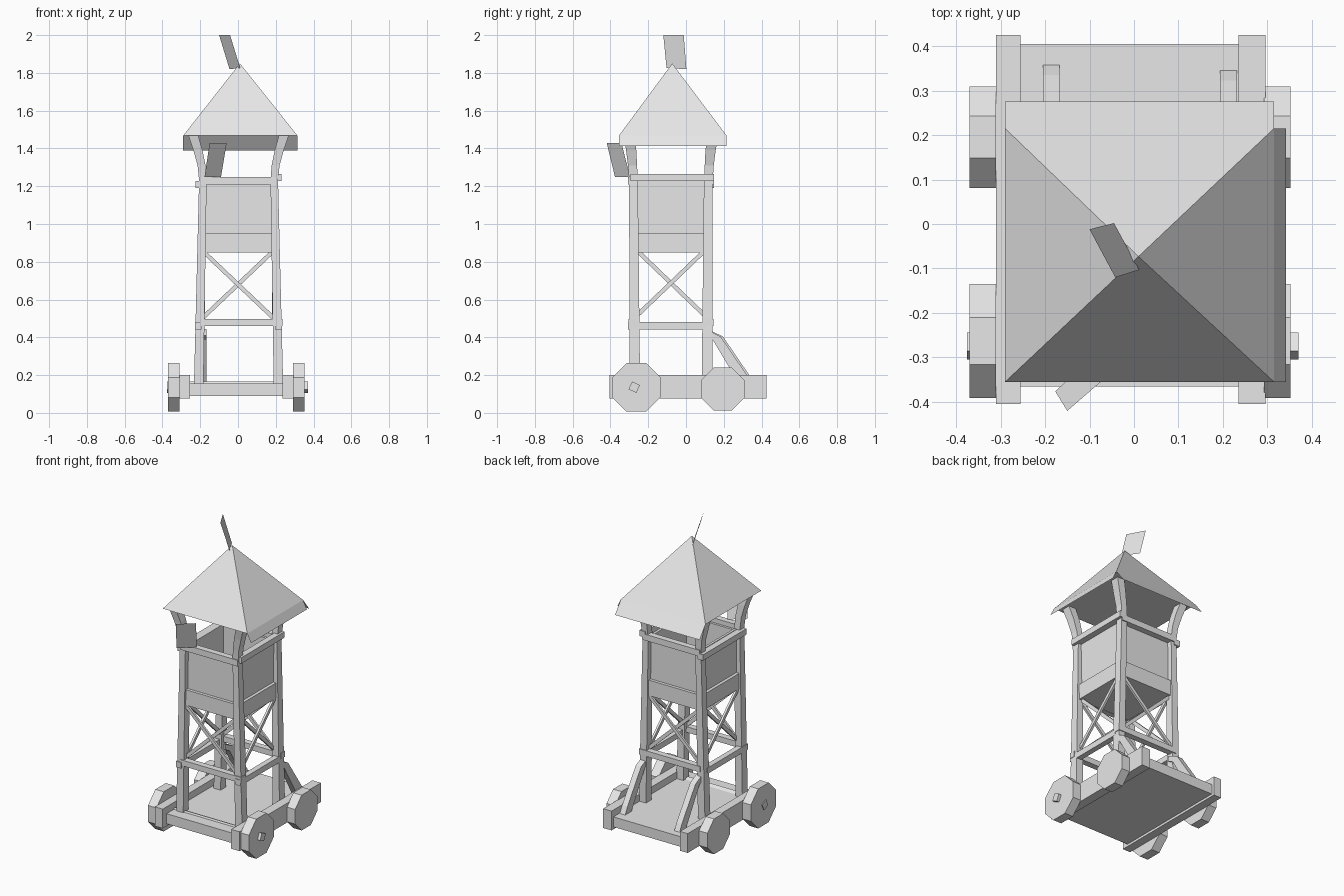
import bpy, bmesh, math
from mathutils import Vector

cube = bpy.data.objects.get("Cube")
if cube:
    bpy.data.objects.remove(cube)

mat = bpy.data.materials.new("light_grey")
mat.use_nodes = True
GREY = (0.8, 0.8, 0.8, 1)
mat.diffuse_color = GREY
mat.node_tree.nodes["Principled BSDF"].inputs["Base Color"].default_value = GREY


def finish(name, bm):
    bmesh.ops.recalc_face_normals(bm, faces=bm.faces)
    me = bpy.data.meshes.new(name)
    bm.to_mesh(me)
    bm.free()
    me.materials.append(mat)
    ob = bpy.data.objects.new(name, me)
    bpy.context.collection.objects.link(ob)
    return ob


def loft(name, rings):
    """Closed skin through a list of rings with equal point counts."""
    bm = bmesh.new()
    vs = [[bm.verts.new(p) for p in r] for r in rings]
    n = len(vs[0])
    for a, b in zip(vs, vs[1:]):
        for i in range(n):
            bm.faces.new((a[i], a[(i + 1) % n], b[(i + 1) % n], b[i]))
    bm.faces.new(vs[0])
    bm.faces.new(vs[-1])
    return finish(name, bm)


def box(name, x, y, z):
    rings = [[(x[0], y[0], h), (x[1], y[0], h), (x[1], y[1], h), (x[0], y[1], h)] for h in z]
    return loft(name, rings)


def prism_x(name, profile, x0, x1):
    return loft(name, [[(x, y, z) for y, z in profile] for x in (x0, x1)])


def bar(name, p, q, side, width, depth):
    """Rectangular bar from p to q; side is the direction of its depth."""
    p, q, side = Vector(p), Vector(q), Vector(side)
    u = (q - p).normalized().cross(side) * width / 2
    v = side * depth / 2
    return loft(name, [[c + u + v, c - u + v, c - u - v, c + u - v] for c in (p, q)])


def ngon(y, z, r, n, turn):
    return [(y + r * math.cos(turn + i * math.tau / n), z + r * math.sin(turn + i * math.tau / n))
            for i in range(n)]


def plane(name, *pts):
    bm = bmesh.new()
    bm.faces.new([bm.verts.new(p) for p in pts])
    return finish(name, bm)


# Wheeled base
box("base_platform", (-0.255, 0.24), (-0.365, 0.405), (0.09, 0.155))
box("right_side_beam", (-0.31, -0.255), (-0.405, 0.425), (0.075, 0.2))
box("left_side_beam", (0.235, 0.295), (-0.405, 0.425), (0.075, 0.2))
prism_x("front_axle", ngon(-0.274, 0.136, 0.032, 4, 0.35), -0.375, 0.37)
for side, x0 in (("right", -0.37), ("left", 0.292)):
    for end, y, z, apothem in (("front", -0.263, 0.135, 0.128), ("back", 0.195, 0.127, 0.114)):
        rim = ngon(y, z, apothem / math.cos(math.pi / 8), 8, math.pi / 8)
        prism_x(f"{end}_{side}_wheel", rim, x0, x0 + 0.06)

# Corner posts: tapering inwards, then flaring out under the roof
for sx, side in ((-1, "right"), (1, "left")):
    for sy, end in ((-1, "front"), (1, "back")):
        rings = []
        for z, dx, dy, h in ((0.15, 0.211, 0.191, 0.025), (1.23, 0.189, 0.198, 0.02),
                             (1.31, 0.196, 0.203, 0.021), (1.39, 0.215, 0.21, 0.024),
                             (1.47, 0.24, 0.222, 0.026)):
            x, y = sx * dx + 0.003, sy * dy - 0.08
            rings.append([(x + a * h, y + b * (h + 0.003), z)
                          for a, b in ((-1, -1), (1, -1), (1, 1), (-1, 1))])
        loft(f"{end}_{side}_post", rings)

# Rails, cross braces and walls on the front and back
for end, y, s in (("front", -0.273, -1), ("back", 0.113, 1)):
    box(f"{end}_lower_rail", (-0.2, 0.235), (y + s * 0.012 - 0.02, y + s * 0.012 + 0.02), (0.46, 0.497))
    box(f"{end}_upper_rail", (-0.2, 0.212), (y + s * 0.015 - 0.02, y + s * 0.015 + 0.02), (1.21, 1.25))
    box(f"{end}_floor_board", (-0.185, 0.19), (y - 0.016, y + 0.016), (0.85, 0.95))
    box(f"{end}_wall", (-0.185, 0.19), (y - s * 0.012 - 0.008, y - s * 0.012 + 0.008), (0.94, 1.22))
    for k in (-1, 1):
        bar(f"{end}_cross_brace", (-0.19 * k, y + 0.006 * k, 0.5), (0.19 * k, y + 0.006 * k, 0.86),
            (0, 1, 0), 0.022, 0.014)

# The same on both sides, with rails at slightly different heights
for side, x, s, top in (("right", -0.188, -1, 1.19), ("left", 0.192, 1, 1.228)):
    box(f"{side}_lower_rail", (x + s * 0.022 - 0.018, x + s * 0.022 + 0.018), (-0.308, 0.105), (0.442, 0.48))
    box(f"{side}_upper_rail", (x + s * 0.018 - 0.02, x + s * 0.018 + 0.02), (-0.295, 0.148), (top, top + 0.038))
    box(f"{side}_floor_board", (x - 0.016, x + 0.016), (-0.265, 0.105), (0.85, 0.95))
    box(f"{side}_wall", (x - s * 0.012 - 0.008, x - s * 0.012 + 0.008), (-0.265, 0.105), (0.94, 1.23))
    for k in (-1, 1):
        bar(f"{side}_cross_brace", (x + 0.006 * k, -0.08 - 0.175 * k, 0.52),
            (x + 0.006 * k, -0.08 + 0.175 * k, 0.855), (1, 0, 0), 0.022, 0.014)
box("cabin_floor", (-0.185, 0.19), (-0.27, 0.11), (0.852, 0.9))

# Bent struts propping the back posts
strut = [(0.11, 0.445), (0.195, 0.405), (0.335, 0.2), (0.36, 0.15),
         (0.295, 0.15), (0.265, 0.2), (0.155, 0.385), (0.11, 0.41)]
prism_x("right_back_strut", strut, -0.205, -0.167)
prism_x("left_back_strut", [(y - 0.012, z) for y, z in strut], 0.193, 0.231)

# Pyramid roof with hanging eaves on the back and left
x0, x1, y0, y1, eave = -0.29, 0.315, -0.355, 0.215, 1.468
bm = bmesh.new()
base = [bm.verts.new(p) for p in ((x0, y0, eave), (x1, y0, eave), (x1, y1, eave), (x0, y1, eave))]
apex = bm.verts.new((0.01, -0.073, 1.85))
for i in range(4):
    bm.faces.new((base[i], base[(i + 1) % 4], apex))
bm.faces.new(base)
finish("roof", bm)
plane("back_eave", (x1, y1, eave), (x0, y1, eave), (x0, 0.275, 1.39), (x1, 0.275, 1.39))
plane("left_eave", (x1, y0, eave), (x1, y1, eave), (0.342, y1, 1.414), (0.342, y0, 1.414))

# Flags
plane("roof_flag", (-0.1, -0.012, 2), (-0.042, -0.12, 2), (0.012, -0.103, 1.825), (-0.045, 0.002, 1.82))
plane("front_flag", (-0.15, -0.42, 1.43), (-0.06, -0.342, 1.43), (-0.09, -0.296, 1.25), (-0.177, -0.376, 1.25))
